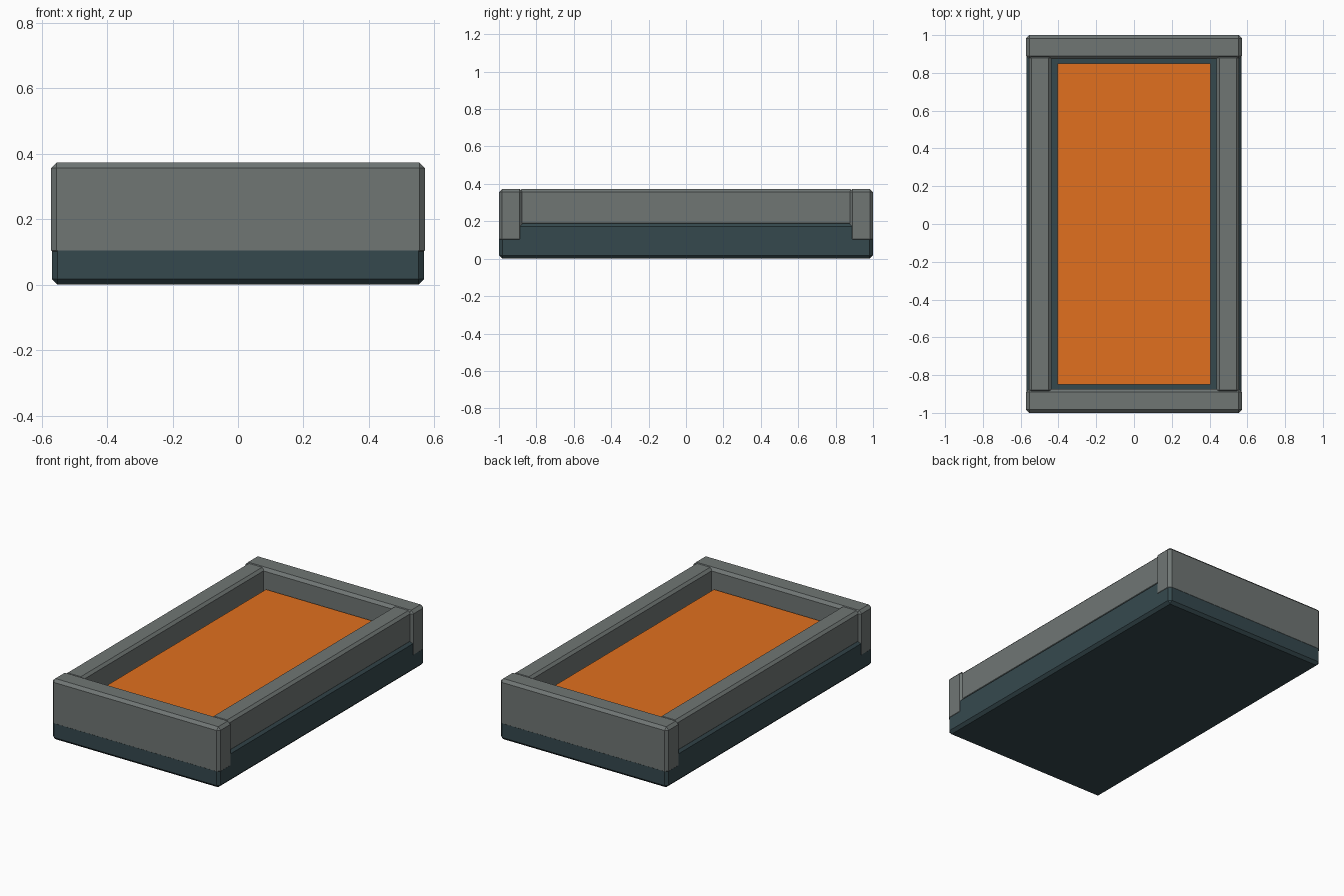
import bpy
import bmesh
from mathutils import Matrix

if "Cube" in bpy.data.objects:
    bpy.data.objects.remove(bpy.data.objects["Cube"])


def material(name, color):
    mat = bpy.data.materials.new(name)
    mat.diffuse_color = (*color, 1)
    mat.use_nodes = True
    mat.node_tree.nodes["Principled BSDF"].inputs["Base Color"].default_value = mat.diffuse_color
    return mat


def box(name, lo, hi, mat, chamfer=0.0):
    size = [h - l for l, h in zip(lo, hi)]
    mid = [(h + l) / 2 for l, h in zip(lo, hi)]
    bm = bmesh.new()
    bmesh.ops.create_cube(bm, size=1, matrix=Matrix.Diagonal((*size, 1)))
    if chamfer:
        bmesh.ops.bevel(bm, geom=bm.edges[:], offset=chamfer, segments=1,
                        affect='EDGES', clamp_overlap=True)
    mesh = bpy.data.meshes.new(name)
    bm.to_mesh(mesh)
    bm.free()
    mesh.materials.append(mat)
    obj = bpy.data.objects.new(name, mesh)
    obj.location = mid
    bpy.context.collection.objects.link(obj)
    return obj


frame_grey = material("frame_grey", (0.16, 0.18, 0.175))
base_teal = material("base_teal", (0.036, 0.066, 0.076))
panel_orange = material("panel_orange", (0.75, 0.16, 0.013))

# Dark base slab
box("base", (-0.569, -0.999, 0), (0.569, 0.999, 0.19), base_teal, 0.017)

# Raised orange floor panel
box("floor_panel", (-0.405, -0.85, 0.18), (0.405, 0.85, 0.26), panel_orange)

# End walls, full width, wrapping down over the base
for side, y0, y1 in (("front", -1.0, -0.873), ("back", 0.873, 1.0)):
    box(side + "_wall", (-0.571, y0, 0.088), (0.571, y1, 0.373), frame_grey, 0.017)

# Side rails, slightly inset, resting on the base
for side, x0, x1 in (("left", -0.557, -0.437), ("right", 0.437, 0.557)):
    box(side + "_rail", (x0, -0.895, 0.175), (x1, 0.895, 0.372), frame_grey, 0.015)
